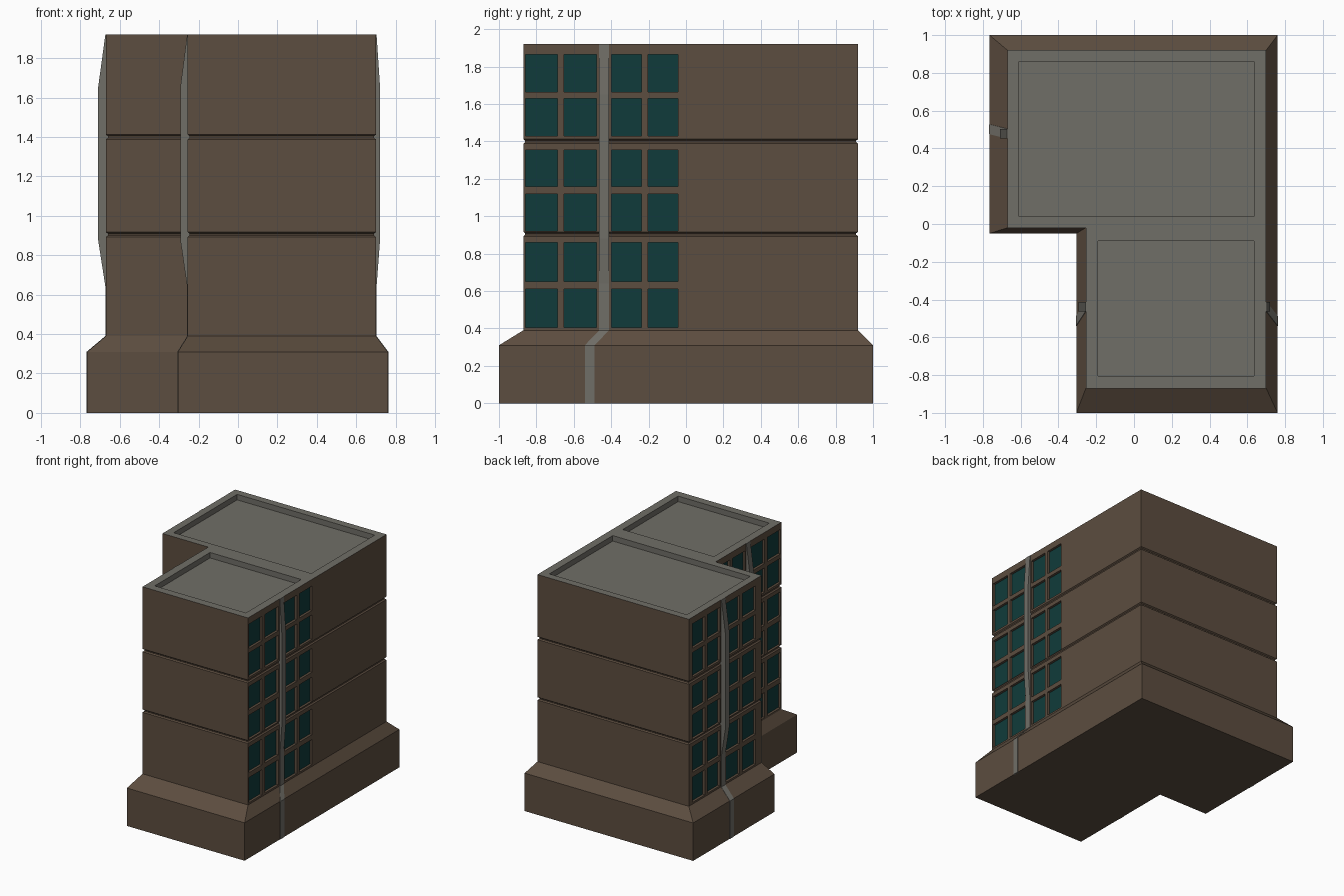
import bpy, bmesh
from mathutils import Vector

cube = bpy.data.objects.get("Cube")
if cube:
    bpy.data.objects.remove(cube)


def material(name, rgb):
    m = bpy.data.materials.new(name)
    m.use_nodes = True
    m.diffuse_color = (*rgb, 1)
    m.node_tree.nodes["Principled BSDF"].inputs["Base Color"].default_value = (*rgb, 1)
    return m


BROWN = material("brown_wall", (0.107, 0.074, 0.05))
GREY = material("grey_concrete", (0.162, 0.156, 0.136))
GLASS = material("teal_glass", (0.005, 0.044, 0.043))


def finish(bm, name, mats):
    mesh = bpy.data.meshes.new(name)
    bm.to_mesh(mesh)
    bm.free()
    for m in mats:
        mesh.materials.append(m)
    ob = bpy.data.objects.new(name, mesh)
    bpy.context.collection.objects.link(ob)
    return ob


def loft(bm, rings):
    """Skin a stack of closed rings and cap both ends."""
    loops = [[bm.verts.new(p) for p in ring] for ring in rings]
    n = len(loops[0])
    for a, b in zip(loops, loops[1:]):
        for i in range(n):
            j = (i + 1) % n
            bm.faces.new((a[i], a[j], b[j], b[i]))
    bm.faces.new(loops[0][::-1])
    bm.faces.new(loops[-1])
    bmesh.ops.recalc_face_normals(bm, faces=bm.faces)


def l_ring(bounds, z, d=0):
    """L-shaped footprint moved inward by d."""
    l, r, f, b, nx, ny = bounds
    l, r, f, b, nx, ny = l + d, r - d, f + d, b - d, nx + d, ny + d
    return [(x, y, z) for x, y in
            ((nx, f), (r, f), (r, b), (l, b), (l, ny), (nx, ny))]


def cut(bm, pick, axis, values):
    """Slice the picked faces at each value along one axis."""
    normal = Vector([float(i == axis) for i in range(3)])
    for v in values:
        faces = [f for f in bm.faces if pick(f)]
        geom = set(faces)
        for f in faces:
            geom.update(f.edges, f.verts)
        bmesh.ops.bisect_plane(bm, geom=list(geom), plane_co=normal * v, plane_no=normal)


def inside(v, spans):
    return any(a < v < b for a, b in spans)


# Building shell: sloped plinth, then three floors parted by grooves
BASE = (-0.765, 0.76, -1, 1, -0.305, -0.05)
WALL = (-0.67, 0.70, -0.87, 0.92, -0.255, -0.02)
TOP = 1.92
rings = [l_ring(BASE, 0), l_ring(BASE, 0.31), l_ring(WALL, 0.39)]
for z in (0.905, 1.4):
    rings += [l_ring(WALL, z + dz, d) for dz, d in
              ((-0.012, 0), (-0.004, 0.01), (0.004, 0.01), (0.012, 0))]
rings.append(l_ring(WALL, TOP))
bm = bmesh.new()
loft(bm, rings)

# Sunken roof panels
roof = lambda f: f.normal.z > 0.9 and f.calc_center_median().z > TOP - 0.01
panels = [((-0.61, 0.635), (0.04, 0.86)), ((-0.19, 0.635), (-0.805, -0.09))]
for axis in (0, 1):
    cut(bm, roof, axis, sorted({v for p in panels for v in p[axis]}))
for f in bm.faces:
    if roof(f):
        f.material_index = 1
for xs, ys in panels:
    area = [f for f in bm.faces if roof(f)
            and inside(f.calc_center_median().x, [xs])
            and inside(f.calc_center_median().y, [ys])]
    rim = bmesh.ops.inset_region(bm, faces=area, thickness=0, depth=-0.045)
    for f in rim["faces"]:
        f.material_index = 1

# Recessed windows on the three side walls
ROWS = [(0.405, 0.61), (0.65, 0.86), (0.92, 1.12), (1.16, 1.355), (1.43, 1.63), (1.665, 1.865)]
COLS = [(-0.42, -0.25), (-0.215, -0.04), (0.04, 0.2), (0.235, 0.395)]
SIDES = {  # wall x, outward sign, strip centre y, base strip y, plinth x, bulge
    "left": (0.70, 1, -0.438, -0.515, 0.76, 0.021),
    "right_wing": (-0.255, -1, -0.438, -0.515, -0.305, 0.038),
    "right_main": (-0.67, -1, 0.478, 0.502, -0.765, 0.04),
}
for wx, s, yc, yb, px, bulge in SIDES.values():
    def wall(f):
        c = f.calc_center_median()
        return f.normal.x * s > 0.9 and abs(c.x - wx) < 0.003 and c.z > 0.39
    cols = [(yc + a, yc + b) for a, b in COLS]
    cut(bm, wall, 1, [v for c in cols for v in c])
    cut(bm, wall, 2, [v for r in ROWS for v in r])
    panes = [f for f in bm.faces if wall(f)
             and inside(f.calc_center_median().y, cols)
             and inside(f.calc_center_median().z, ROWS)]
    bmesh.ops.inset_region(bm, faces=panes, thickness=0, depth=-0.02)
    for f in panes:
        f.material_index = 2
finish(bm, "building_shell", (BROWN, GREY, GLASS))

# Grey strips: flat on the plinth, bulging out over the floors
for name, (wx, s, yc, yb, px, bulge) in SIDES.items():
    thin = 0.003
    path = [(0, px, thin, yb), (0.31, px, thin, yb), (0.39, wx, thin, yc),
            (0.64, wx, thin, yc), (0.88, wx, bulge, yc),
            (1.65, wx, bulge, yc), (TOP, wx, thin, yc)]
    bm = bmesh.new()
    loft(bm, [[(x - s * 0.01, y - 0.026, z), (x + s * out, y - 0.026, z),
               (x + s * out, y + 0.026, z), (x - s * 0.01, y + 0.026, z)]
              for z, x, out, y in path])
    finish(bm, name + "_strip", (GREY,))
